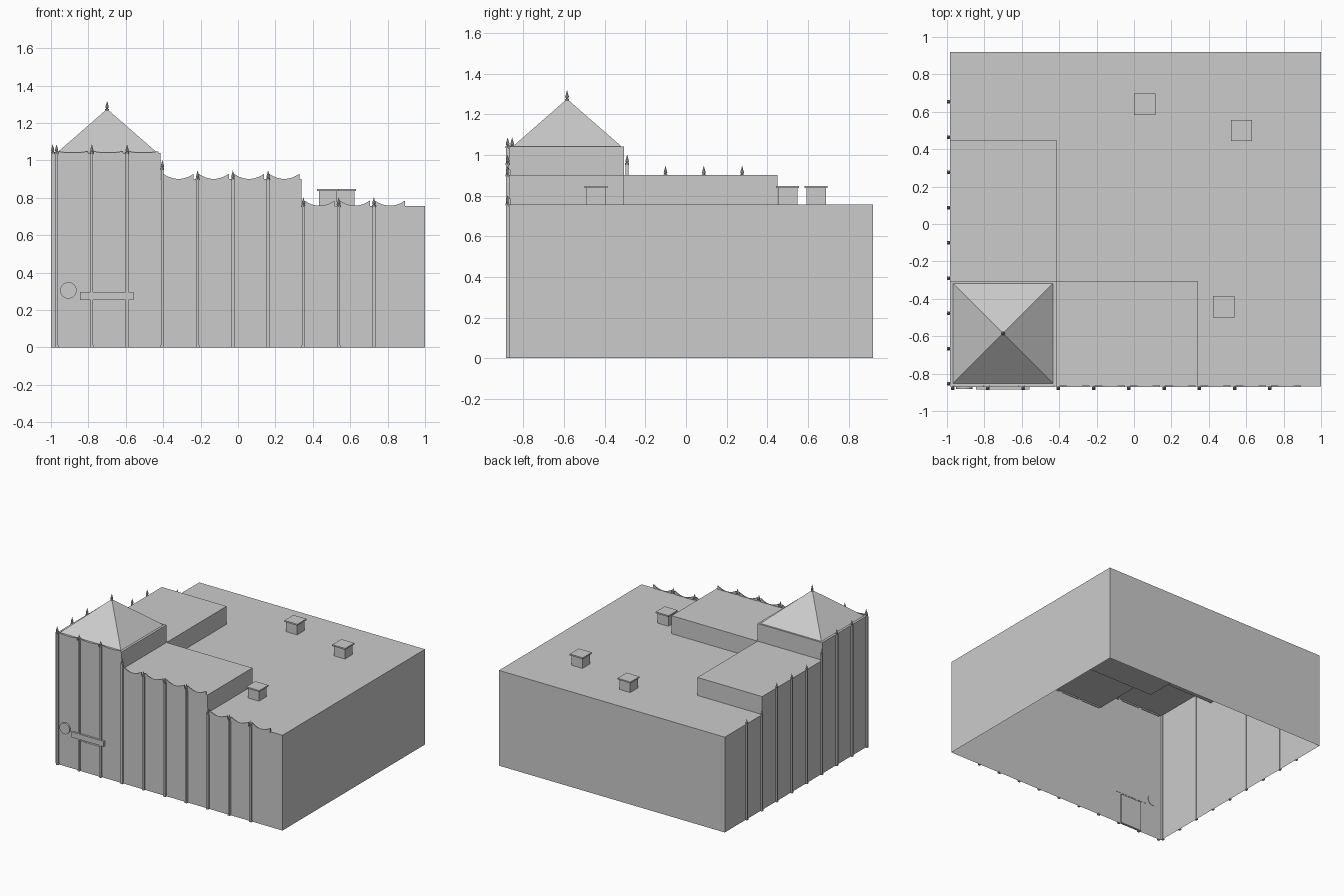
import bpy, bmesh, math
from mathutils import Matrix, Vector

if "Cube" in bpy.data.objects:
    bpy.data.objects.remove(bpy.data.objects["Cube"])

stone = bpy.data.materials.new("plain grey")
stone.diffuse_color = (0.6, 0.6, 0.6, 1)
stone.use_nodes = True
stone.node_tree.nodes["Principled BSDF"].inputs["Base Color"].default_value = stone.diffuse_color

def finish(name, bm):
    me = bpy.data.meshes.new(name)
    bmesh.ops.recalc_face_normals(bm, faces=bm.faces)
    bm.to_mesh(me)
    bm.free()
    me.materials.append(stone)
    ob = bpy.data.objects.new(name, me)
    bpy.context.collection.objects.link(ob)
    return ob

def add_box(bm, x0, x1, y0, y1, z0, z1):
    m = Matrix.Translation(((x0 + x1) / 2, (y0 + y1) / 2, (z0 + z1) / 2))
    m = m @ Matrix.Diagonal((x1 - x0, y1 - y0, z1 - z0, 1))
    bmesh.ops.create_cube(bm, size=1, matrix=m)

def box(name, *dims):
    bm = bmesh.new()
    add_box(bm, *dims)
    return finish(name, bm)

def add_cone(bm, x, y, z0, z1, r0, r1, n):
    m = Matrix.Translation((x, y, (z0 + z1) / 2)) @ Matrix.Rotation(math.pi / 4, 4, 'Z')
    bmesh.ops.create_cone(bm, cap_ends=True, segments=n, radius1=r0, radius2=r1,
                          depth=z1 - z0, matrix=m)

# hollow building shell, open below: stepped roof over a 3 x 3 plan
XS = [-0.985, -0.415, 0.34, 1.0]
YS = [-0.87, -0.305, 0.45, 0.92]
LOW, MID, TALL = 0.757, 0.9, 1.04
H = {(0, 0): TALL, (1, 0): MID, (0, 1): MID}

def height(i, j):
    if 0 <= i < 3 and 0 <= j < 3:
        return H.get((i, j), LOW)
    return 0

bm = bmesh.new()
def face(pts):
    bm.faces.new([bm.verts.new(p) for p in pts])

for i in range(3):
    for j in range(3):
        x0, x1, y0, y1, h = XS[i], XS[i + 1], YS[j], YS[j + 1], height(i, j)
        face([(x0, y0, h), (x1, y0, h), (x1, y1, h), (x0, y1, h)])
        for di, dj, a, b in ((0, -1, (x0, y0), (x1, y0)), (1, 0, (x1, y0), (x1, y1)),
                             (0, 1, (x1, y1), (x0, y1)), (-1, 0, (x0, y1), (x0, y0))):
            g = height(i + di, j + dj)
            if g < h:
                face([(*a, g), (*b, g), (*b, h), (*a, h)])
bmesh.ops.remove_doubles(bm, verts=bm.verts, dist=1e-4)
bmesh.ops.dissolve_limit(bm, angle_limit=0.01, verts=bm.verts, edges=bm.edges)
finish("building_shell", bm)

# pyramid roof on the corner tower
bm = bmesh.new()
cx, cy = -0.70, -0.585
base = [bm.verts.new((cx + sx * 0.268, cy + sy * 0.268, TALL + 0.001))
        for sx, sy in ((-1, -1), (1, -1), (1, 1), (-1, 1))]
apex = bm.verts.new((cx, cy, 1.275))
bm.faces.new(base[::-1])
for k in range(4):
    bm.faces.new((base[k], base[(k + 1) % 4], apex))
finish("tower_roof", bm)

# pointed finial: neck, bulge and tip
def add_finial(bm, x, y, z):
    add_cone(bm, x, y, z - 0.006, z + 0.004, 0.010, 0.010, 8)
    add_cone(bm, x, y, z + 0.004, z + 0.014, 0.005, 0.009, 8)
    add_cone(bm, x, y, z + 0.014, z + 0.045, 0.009, 0.0005, 8)

bm = bmesh.new()
add_finial(bm, cx, cy, 1.272)
finish("roof_finial", bm)

# slim pilasters with finials on the front and left walls
def pilaster(name, x, y, top):
    bm = bmesh.new()
    w = 0.0075
    add_box(bm, x - w, x + w, y - w, y + w, 0, top)
    add_box(bm, x - 0.009, x + 0.009, y - 0.009, y + 0.009, 0, 0.012)
    add_finial(bm, x, y, top)
    finish(name, bm)

STEP = 0.1885
front_x = [-0.97 + STEP * k for k in range(10)]
front_top = [TALL] * 3 + [0.955] + [MID] * 3 + [LOW] * 3
for k, (x, t) in enumerate(zip(front_x, front_top)):
    pilaster(f"front_pilaster_{k}", x, -0.8775, t)
left_top = [TALL] * 3 + [0.955] + [MID] * 3 + [LOW] * 2
for k, t in enumerate(left_top):
    pilaster(f"left_pilaster_{k}", -0.991, -0.855 + STEP * k, t)

# scalloped parapets between the front pilasters
def scallop(name, x0, x1, z, rise):
    bm = bmesh.new()
    n = 10
    pts = [(x0, z - 0.01), (x1, z - 0.01)]
    for k in range(n + 1):
        t = 1 - 2 * k / n
        pts.append(((x0 + x1) / 2 + t * (x1 - x0) / 2, z + 0.001 + rise * t * t))
    f = bm.faces.new([bm.verts.new((x, -0.872, zz)) for x, zz in pts])
    ext = bmesh.ops.extrude_face_region(bm, geom=[f])
    bmesh.ops.translate(bm, vec=(0, 0.008, 0),
                        verts=[v for v in ext["geom"] if isinstance(v, bmesh.types.BMVert)])
    finish(name, bm)

base_z = [TALL] * 3 + [MID] * 4 + [LOW] * 3
for k, (x, z) in enumerate(zip(front_x, base_z)):
    scallop(f"front_scallop_{k}", x + 0.006, x + 0.167, z, 0.008 if z == TALL else 0.027)

# door, sign board above it and round plaque
box("door", -0.785, -0.60, -0.873, -0.855, 0, 0.238)
box("sign_board", -0.845, -0.56, -0.886, -0.868, 0.255, 0.297)
bm = bmesh.new()
m = Matrix.Translation((-0.907, -0.875, 0.305)) @ Matrix.Rotation(math.pi / 2, 4, 'X')
bmesh.ops.create_cone(bm, cap_ends=True, segments=32, radius1=0.044, radius2=0.044,
                      depth=0.016, matrix=m)
finish("round_plaque", bm)

# roof vents with flat caps
for k, (x, y) in enumerate(((0.057, 0.64), (0.575, 0.50), (0.48, -0.443))):
    bm = bmesh.new()
    add_box(bm, x - 0.048, x + 0.048, y - 0.048, y + 0.048, LOW, 0.836)
    add_box(bm, x - 0.057, x + 0.057, y - 0.057, y + 0.057, 0.836, 0.847)
    finish(f"roof_vent_{k}", bm)
